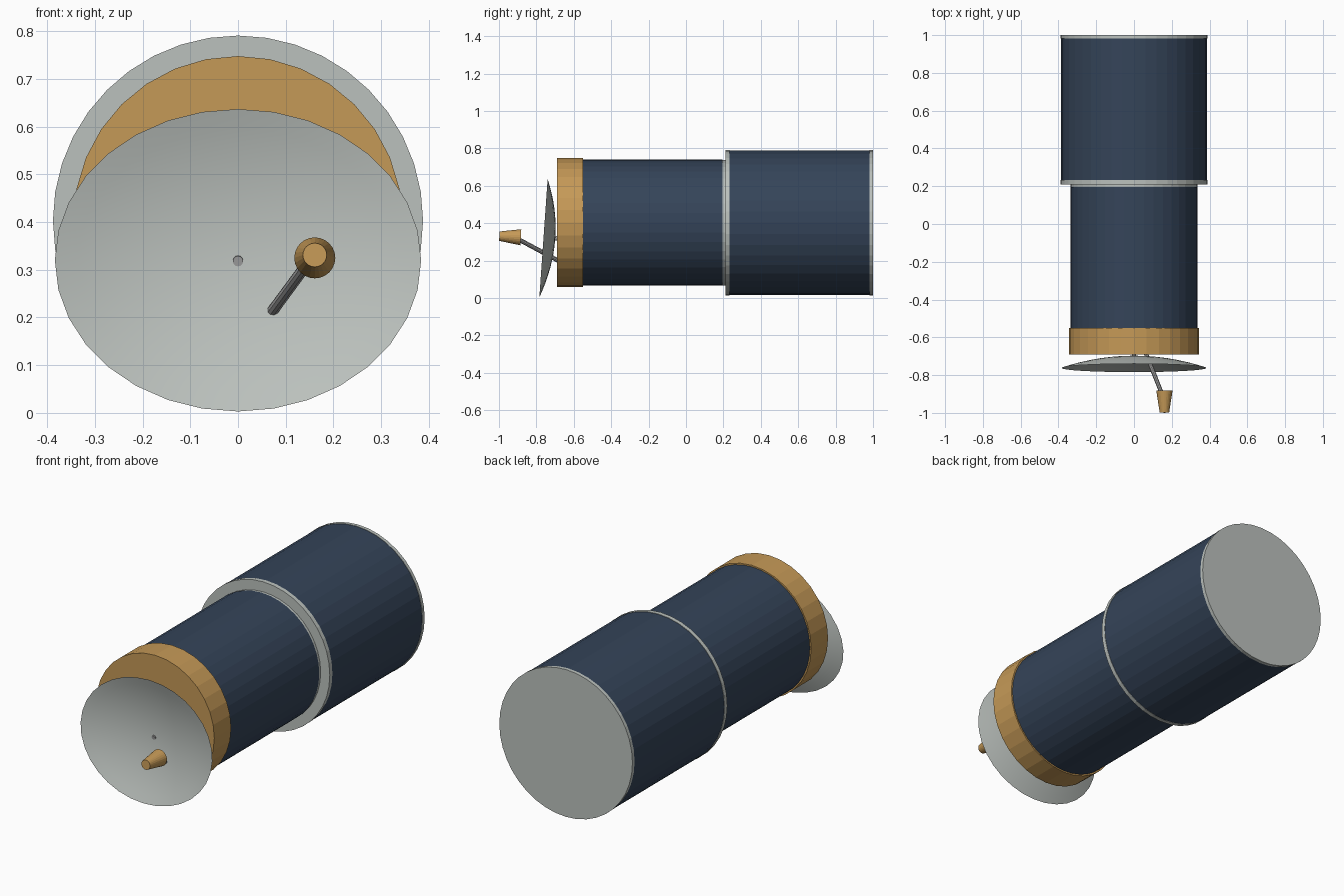
import bpy, bmesh, math
from mathutils import Vector

if "Cube" in bpy.data.objects:
    bpy.data.objects.remove(bpy.data.objects["Cube"], do_unlink=True)


def material(name, color):
    m = bpy.data.materials.new(name)
    m.use_nodes = True
    m.diffuse_color = (*color, 1)
    bsdf = m.node_tree.nodes["Principled BSDF"]
    bsdf.inputs["Base Color"].default_value = (*color, 1)
    bsdf.inputs["Roughness"].default_value = 0.6
    return m


navy = material("navy solar cells", (0.035, 0.058, 0.10))
gold = material("gold foil", (0.56, 0.32, 0.095))
grey = material("pale grey", (0.50, 0.535, 0.51))
steel = material("steel grey", (0.36, 0.36, 0.36))


def tube(name, start, end, r1, r2, sides, mat):
    """Capped cylinder or cone running from start to end."""
    a, b = Vector(start), Vector(end)
    bpy.ops.mesh.primitive_cone_add(vertices=sides, radius1=r1, radius2=r2,
                                    depth=(b - a).length, location=(a + b) / 2)
    ob = bpy.context.object
    ob.name = name
    ob.rotation_euler = (b - a).to_track_quat("Z", "Y").to_euler()
    ob.data.materials.append(mat)
    return ob


AXIS = 0.403

# Body drums, front to back along the main axis
for name, y0, y1, r, sides, mat in [
    ("front_foil_band", -0.69, -0.55, 0.345, 32, gold),
    ("front_drum", -0.55, 0.195, 0.337, 40, navy),
    ("neck_ring", 0.195, 0.21, 0.335, 40, grey),
    ("skirt_front_ring", 0.21, 0.232, 0.388, 40, grey),
    ("skirt_drum", 0.232, 0.982, 0.386, 40, navy),
    ("rear_ring", 0.982, 1.0, 0.388, 40, grey),
]:
    tube(name, (0, y0, AXIS), (0, y1, AXIS), r, r, sides, mat)

# Shallow, slightly tilted oval dish, open towards the front
SEG, RINGS = 32, 8
CZ, HALF_X, HALF_Z, DEPTH = 0.32, 0.384, 0.317, 0.063


def dish_point(t, angle):
    x = HALF_X * t * math.sin(angle)
    z = HALF_Z * t * math.cos(angle)
    return (x, -0.762 + 0.07 * z + DEPTH * (1 - t * t), CZ + z)


bm = bmesh.new()
centre = bm.verts.new(dish_point(0, 0))
rings = [[bm.verts.new(dish_point(k / RINGS, math.tau * i / SEG)) for i in range(SEG)]
         for k in range(1, RINGS + 1)]
for i in range(SEG):
    j = (i + 1) % SEG
    bm.faces.new((centre, rings[0][i], rings[0][j]))
    for inner, outer in zip(rings, rings[1:]):
        bm.faces.new((inner[i], outer[i], outer[j], inner[j]))
bmesh.ops.recalc_face_normals(bm, faces=bm.faces)
if centre.link_faces[0].normal.y > 0:
    bmesh.ops.reverse_faces(bm, faces=bm.faces)
for f in bm.faces:
    f.smooth = True
mesh = bpy.data.meshes.new("dish")
bm.to_mesh(mesh)
bm.free()
mesh.materials.append(grey)
bpy.context.collection.objects.link(bpy.data.objects.new("dish", mesh))

# Dish mount, feed arm and feed horn
tube("dish_mount", (0, -0.67, 0.323), (0, -0.703, 0.318), 0.011, 0.011, 12, steel)
tube("feed_arm", (0.057, -0.67, 0.193), (0.152, -0.91, 0.322), 0.012, 0.012, 10, steel)
tube("feed_horn", (0.161, -0.883, 0.325), (0.161, -0.998, 0.331), 0.043, 0.025, 24, gold)
